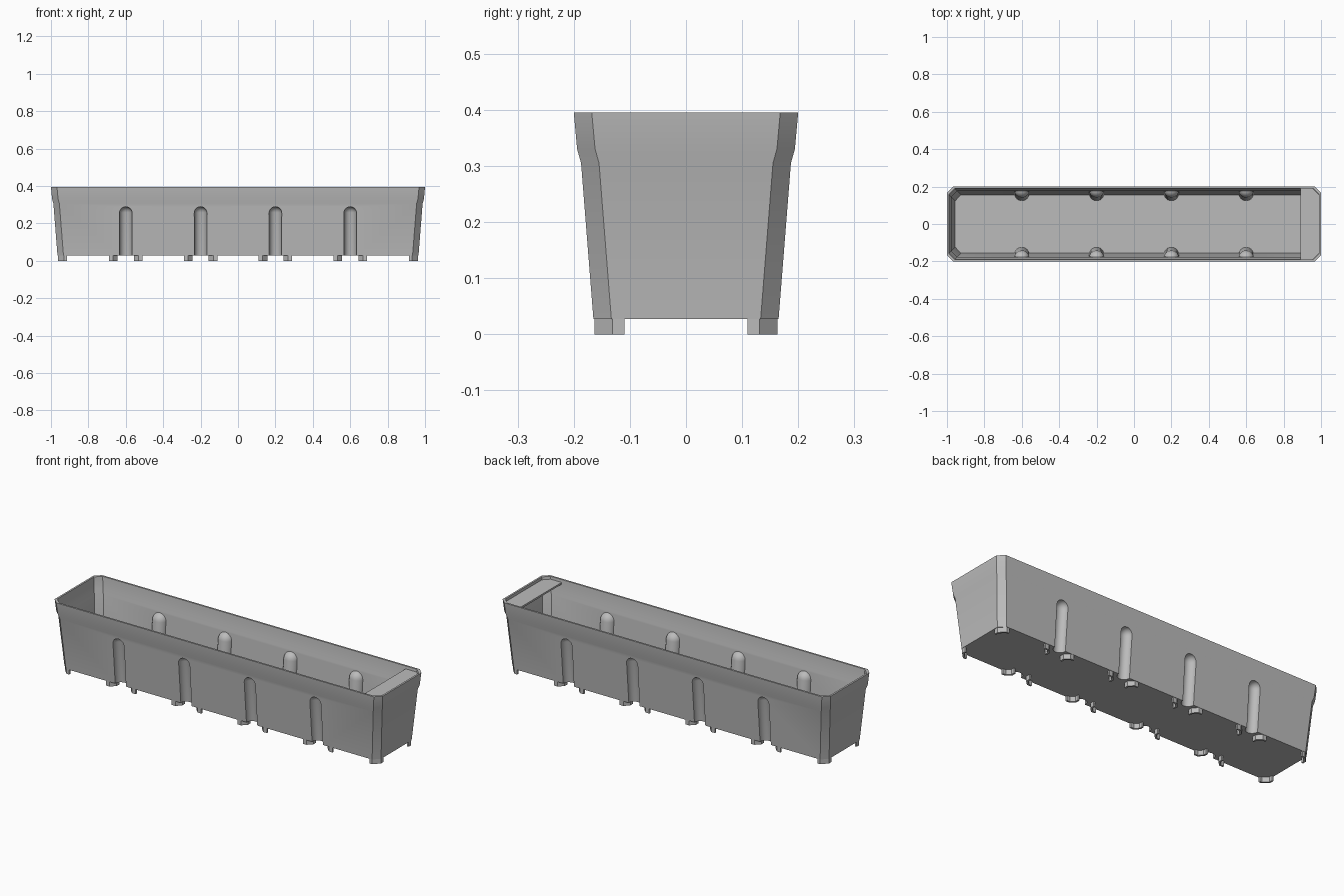
import bpy
import bmesh
from mathutils import Matrix, Vector

cube = bpy.data.objects.get("Cube")
if cube:
    bpy.data.objects.remove(cube, do_unlink=True)

grey = bpy.data.materials.new("grey plastic")
grey.use_nodes = True
grey.diffuse_color = (0.5, 0.5, 0.5, 1)
grey.node_tree.nodes["Principled BSDF"].inputs["Base Color"].default_value = (0.5, 0.5, 0.5, 1)

CHAMFER = 0.032
FLOOR = 0.027
WALL = 0.01
GROOVES = (-0.6, -0.2, 0.2, 0.6)
PROFILE = [(FLOOR, 0.165), (0.305, 0.187), (0.33, 0.194), (0.395, 0.2)]  # z, half depth


def finish(name, bm):
    bmesh.ops.recalc_face_normals(bm, faces=bm.faces)
    mesh = bpy.data.meshes.new(name)
    bm.to_mesh(mesh)
    bm.free()
    mesh.materials.append(grey)
    obj = bpy.data.objects.new(name, mesh)
    bpy.context.collection.objects.link(obj)
    return obj


def apply(obj, mod):
    bpy.ops.object.select_all(action="DESELECT")
    obj.select_set(True)
    bpy.context.view_layer.objects.active = obj
    bpy.ops.object.modifier_apply(modifier=mod.name)


def subtract(obj, cutter):
    mod = obj.modifiers.new("cut", "BOOLEAN")
    mod.operation = "DIFFERENCE"
    mod.solver = "EXACT"
    mod.object = cutter
    apply(obj, mod)
    bpy.data.objects.remove(cutter, do_unlink=True)


def outline(hy, z):
    """Long rectangle with chamfered corners."""
    hx, c = hy + 0.8, CHAMFER
    pts = []
    for sx, sy in ((1, 1), (-1, 1), (-1, -1), (1, -1)):
        pair = [(sx * hx, sy * (hy - c), z), (sx * (hx - c), sy * hy, z)]
        pts += pair if sx * sy > 0 else pair[::-1]
    return pts


def hull(name, profile):
    """Closed solid lofted through the outlines."""
    bm = bmesh.new()
    rings = [[bm.verts.new(p) for p in outline(hy, z)] for z, hy in profile]
    for a, b in zip(rings, rings[1:]):
        for i in range(len(a)):
            j = (i + 1) % len(a)
            bm.faces.new((a[i], a[j], b[j], b[i]))
    bm.faces.new(rings[0][::-1])
    bm.faces.new(rings[-1])
    return finish(name, bm)


def groove_rods(name, r):
    """Round-topped rods leaning along the front and back walls."""
    bm = bmesh.new()
    for x in GROOVES:
        for sy in (-1, 1):
            low, top = Vector((x, sy * 0.157, -0.05)), Vector((x, sy * 0.183, 0.255))
            axis = top - low
            rod = bmesh.ops.create_uvsphere(bm, u_segments=24, v_segments=12, radius=r)["verts"]
            tilt = Vector((0, 0, 1)).rotation_difference(axis).to_matrix().to_4x4()
            for v in rod:  # stretch the lower half into a shaft
                if v.co.z < -0.0001:
                    v.co.z -= axis.length
            bmesh.ops.transform(bm, verts=rod, matrix=Matrix.Translation(top) @ tilt)
    return finish(name, bm)


# Trough: outer solid minus cavity, with the grooves pressed in from outside
trough = hull("trough", PROFILE)
cavity = hull("cavity", [(0.038, 0.156)] + [(z, hy - WALL) for z, hy in PROFILE[1:3]]
              + [(0.395, 0.19), (0.45, 0.195)])
subtract(cavity, groove_rods("inner_rods", 0.041))
subtract(trough, cavity)
subtract(trough, groove_rods("outer_rods", 0.034))

# Feet: short bent wall strips at the corners and beside each groove
bm = bmesh.new()


def strip(points):
    rows = [[bm.verts.new((x, y, z)) for x, y in points] for z in (0, FLOOR + 0.005)]
    for i in range(len(points) - 1):
        bm.faces.new((rows[0][i], rows[0][i + 1], rows[1][i + 1], rows[1][i]))


h = WALL / 2
for sy in (-1, 1):
    for sx in (-1, 1):
        corner = [(0.915, 0.163 - h), (0.929, 0.163 - h), (0.963 - h, 0.129), (0.963 - h, 0.11)]
        strip([(sx * x, sy * y) for x, y in corner])
        for gx in GROOVES:
            side = [(0.09, 0.163 - h), (0.07, 0.163 - h), (0.043 + h, 0.136), (0.043 + h, 0.115)]
            strip([(gx + sx * x, sy * y) for x, y in side])
feet = finish("feet", bm)
solid = feet.modifiers.new("thickness", "SOLIDIFY")
solid.thickness = WALL
solid.offset = 0
solid.use_even_offset = True
apply(feet, solid)

# Shelf: thin plate across the left end, just under the rim
bm = bmesh.new()
rim = [(0.89, -0.19), (0.958, -0.19), (0.99, -0.158), (0.99, 0.158), (0.958, 0.19), (0.89, 0.19)]
plate = bm.faces.new([bm.verts.new((x, y, 0.37)) for x, y in rim])
top = bmesh.ops.extrude_face_region(bm, geom=[plate])["geom"]
bmesh.ops.translate(bm, vec=(0, 0, 0.01), verts=[v for v in top if isinstance(v, bmesh.types.BMVert)])
finish("end_shelf", bm)

# Smooth the rounded grooves, keep the corners crisp
bpy.ops.object.select_all(action="DESELECT")
trough.select_set(True)
bpy.context.view_layer.objects.active = trough
bpy.ops.object.shade_smooth_by_angle(angle=0.52)
